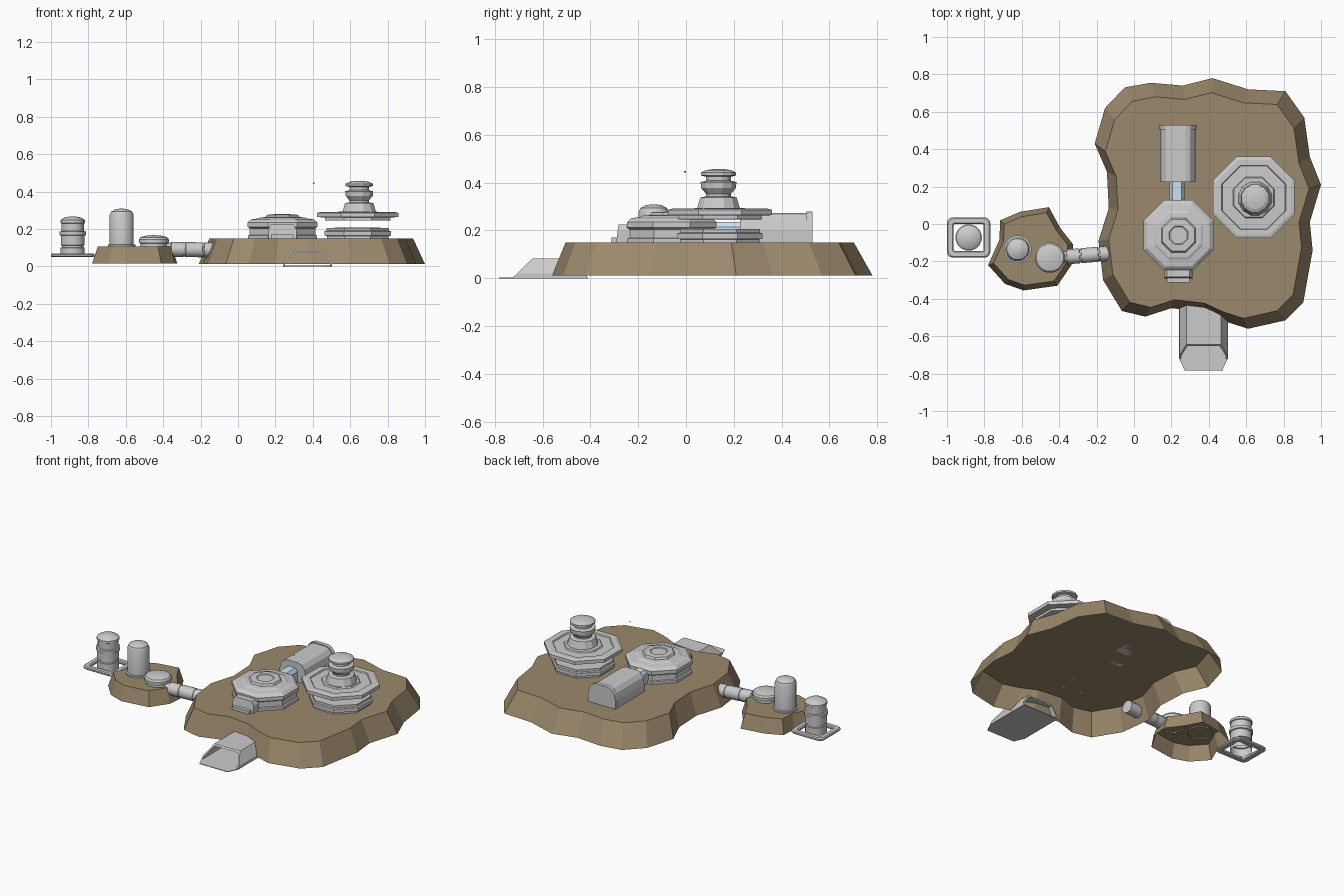
import bpy, bmesh
from math import cos, sin, pi, radians
from mathutils import Vector

if "Cube" in bpy.data.objects:
    bpy.data.objects.remove(bpy.data.objects["Cube"])


def material(name, rgb):
    m = bpy.data.materials.new(name)
    m.diffuse_color = (*rgb, 1)
    m.use_nodes = True
    m.node_tree.nodes["Principled BSDF"].inputs["Base Color"].default_value = m.diffuse_color
    return m


ROCK = material("rock_brown", (0.33, 0.25, 0.15))
GLASS = material("pale_glass", (0.6, 0.76, 0.88))


def finish(name, bm, mat=None, smooth=False):
    me = bpy.data.meshes.new(name)
    bm.to_mesh(me)
    bm.free()
    ob = bpy.data.objects.new(name, me)
    bpy.context.collection.objects.link(ob)
    if mat:
        me.materials.append(mat)
    if smooth:
        bpy.ops.object.select_all(action='DESELECT')
        bpy.context.view_layer.objects.active = ob
        ob.select_set(True)
        bpy.ops.object.shade_smooth_by_angle(angle=radians(31))
    return ob


def loft(name, rings, mat=None, smooth=False, base=True):
    """Skin equal-length rings of points; the first ring may stay open."""
    bm = bmesh.new()
    vs = [[bm.verts.new(p) for p in r] for r in rings]
    n = len(vs[0])
    for a, b in zip(vs, vs[1:]):
        for i in range(n):
            j = (i + 1) % n
            bm.faces.new((a[i], a[j], b[j], b[i]))
    first = bm.faces.new(vs[0][::-1])
    bm.faces.new(vs[-1])
    bmesh.ops.recalc_face_normals(bm, faces=bm.faces)
    if not base:
        bmesh.ops.delete(bm, geom=[first], context='FACES_ONLY')
    return finish(name, bm, mat, smooth)


def lathe(name, cx, cy, profile, n=16, smooth=True, base=False):
    """Profile of (radius, z); radius is measured to the flats."""
    k = 1 / cos(pi / n)
    rings = [[(cx + r * k * cos((i + .5) * 2 * pi / n),
               cy + r * k * sin((i + .5) * 2 * pi / n), z) for i in range(n)]
             for r, z in profile]
    return loft(name, rings, None, smooth, base)


def prism(name, cx, half, y0, y1, slope=0, mat=None):
    """Mirror a (half width, z) profile about cx and run it along y."""
    pts = [(-x, z) for x, z in half] + [(x, z) for x, z in reversed(half)]
    return loft(name, [[(cx + x, y0 + slope * z, z) for x, z in pts],
                       [(cx + x, y1, z) for x, z in pts]], mat)


def rock(name, outline, centre, scale, z0, z1):
    """Hollow island: sloped walls and flat top, open underneath."""
    c = Vector(centre)
    top = [c + (Vector(p) - c) * scale for p in outline]
    return loft(name, [[(x, y, z0) for x, y in outline],
                       [(p.x, p.y, z1) for p in top]], ROCK, base=False)


# Rock islands
rock("main_rock", [
    (-.21, .43), (-.145, .28), (-.135, .085), (-.19, -.09), (-.165, -.3), (-.065, -.465),
    (.06, -.495), (.2, -.45), (.38, -.47), (.485, -.52), (.61, -.56), (.81, -.515),
    (.905, -.42), (.955, -.14), (.94, .01), (1, .21), (.94, .36), (.91, .57), (.81, .71),
    (.61, .72), (.42, .78), (.26, .74), (.09, .755), (-.05, .73), (-.155, .62)],
    (.36, 0), .9, .012, .15)
rock("small_rock", [
    (-.78, -.22), (-.72, -.085), (-.715, .02), (-.61, .065), (-.455, .09), (-.395, -.02),
    (-.325, -.11), (-.335, -.22), (-.41, -.33), (-.59, -.355), (-.69, -.32)],
    (-.55, -.14), .87, .015, .107)

# Octagonal habitat with raised roof disc and airlock
lathe("habitat", .238, -.06, [
    (.185, .15), (.185, .166), (.176, .169), (.176, .204), (.187, .212), (.187, .235),
    (.168, .251), (.13, .257), (.12, .262), (.092, .264), (.085, .276), (.05, .278),
    (.045, .274)], 8, False)
prism("airlock", .237, [(.075, .15), (.075, .2), (.06, .224)], -.31, -.18, .12)
prism("airlock_step", .237, [(.06, .15), (.06, .17)], -.312, -.29)

# Glass corridor and storage hall behind the habitat
prism("glass_corridor", .23, [(.04, .15), (.04, .215), (.025, .236)], .1, .23, 0, GLASS)
hall = [(.095, .15), (.095, .2), (.085, .24), (.065, .265), (.04, .274)]
prism("storage_hall", .235, hall, .225, .51)
prism("hall_end_frame", .235, [(x * 1.05, .15 + (z - .15) * 1.05) for x, z in hall],
      .505, .53)

# Tower: base and floating landing ring separated by an open gap, then mast
TX, TY = .64, .142
lathe("tower_base", TX, TY, [
    (.165, .15), (.165, .163), (.178, .165), (.178, .188), (.168, .191), (.168, .206),
    (.12, .207)], 8, False)
lathe("landing_ring", TX, TY, [
    (.165, .245), (.175, .247), (.175, .262), (.218, .264), (.218, .286),
    (.2, .291), (.172, .291), (.168, .284), (.11, .286), (.105, .294)], 8, False, True)
lathe("tower_mast", TX + .008, TY - .006, [
    (.092, .285), (.088, .298), (.076, .338), (.052, .343), (.052, .352), (.073, .378),
    (.075, .402), (.052, .408), (.052, .425), (.074, .43), (.074, .442), (.055, .452),
    (.02, .457)], 12, False)
lathe("beacon", .405, -.004, [(.003, .442), (.003, .448)], 6, False)

# Entrance tunnel: open shell with raked mouth and ground plate
outer = [(-.13, .003), (-.13, .02), (-.092, .082), (.092, .082), (.13, .02), (.13, .003)]
inner = [(.12, .003), (.12, .02), (.085, .073), (-.085, .073), (-.12, .02), (-.12, .003)]
shell = outer + inner
loft("entrance_tunnel", [[(.372 + x, -.725 + z, z) for x, z in shell],
                         [(.372 + x, -.415, z) for x, z in shell]])
plate = [(.24, -.41), (.24, -.715), (.27, -.782), (.472, -.782), (.503, -.715), (.503, -.41)]
loft("ground_plate", [[(x, y, z) for x, y in plate] for z in (0, .004)])

# Tanks on the small rock
lathe("tall_tank", -.622, -.135, [
    (.073, .1), (.073, .116), (.064, .118), (.064, .275), (.056, .293), (.035, .305),
    (.01, .309)])
lathe("low_tank", -.45, -.18, [
    (.07, .1), (.07, .122), (.08, .126), (.08, .145), (.072, .156), (.045, .164),
    (.01, .167)])

# Ribbed pipe joining the two rocks
a, b = Vector((-.385, -.178, .092)), Vector((-.075, -.152, .087))
d = (b - a).normalized()
u = d.cross(Vector((0, 0, 1))).normalized()
v = u.cross(d)
pipe = []
for t, r in [(0, .034), (.08, .034), (.085, .04), (.3, .04), (.305, .037), (.33, .037),
             (.335, .04), (.62, .04), (.625, .037), (.65, .037), (.655, .04), (1, .04)]:
    c = a.lerp(b, t)
    pipe.append([c + (u * cos(i * pi / 6) + v * sin(i * pi / 6)) * r for i in range(12)])
loft("connecting_pipe", pipe, None, True)

# Outlying banded tank inside a rounded square frame
QX, QY = -.884, -.072
lathe("outer_tank", QX, QY, [
    (.064, .05), (.064, .1), (.057, .102), (.057, .112), (.063, .114), (.063, .165),
    (.07, .168), (.07, .186), (.061, .189), (.061, .23), (.066, .233), (.066, .248),
    (.045, .262), (.01, .268)])


def rounded_square(h, r, z):
    pts = []
    for q in range(4):
        m = (q + .5) * pi / 2
        ox = (h - r) * (1 if cos(m) > 0 else -1)
        oy = (h - r) * .9 * (1 if sin(m) > 0 else -1)
        for s in range(4):
            t = q * pi / 2 + s * pi / 6
            pts.append((QX + ox + r * cos(t), QY + oy + r * sin(t), z))
    return pts


bm = bmesh.new()
section = [(.084, .05), (.11, .05), (.116, .055), (.116, .064), (.11, .07), (.086, .07),
           (.08, .064), (.08, .055)]
loops = [[bm.verts.new(p) for p in rounded_square(h, .03 if h > .095 else .012, z)]
         for h, z in section]
for k, p in enumerate(loops):
    q = loops[(k + 1) % len(loops)]
    for i in range(len(p)):
        j = (i + 1) % len(p)
        bm.faces.new((p[i], p[j], q[j], q[i]))
bmesh.ops.recalc_face_normals(bm, faces=bm.faces)
finish("tank_frame", bm)
